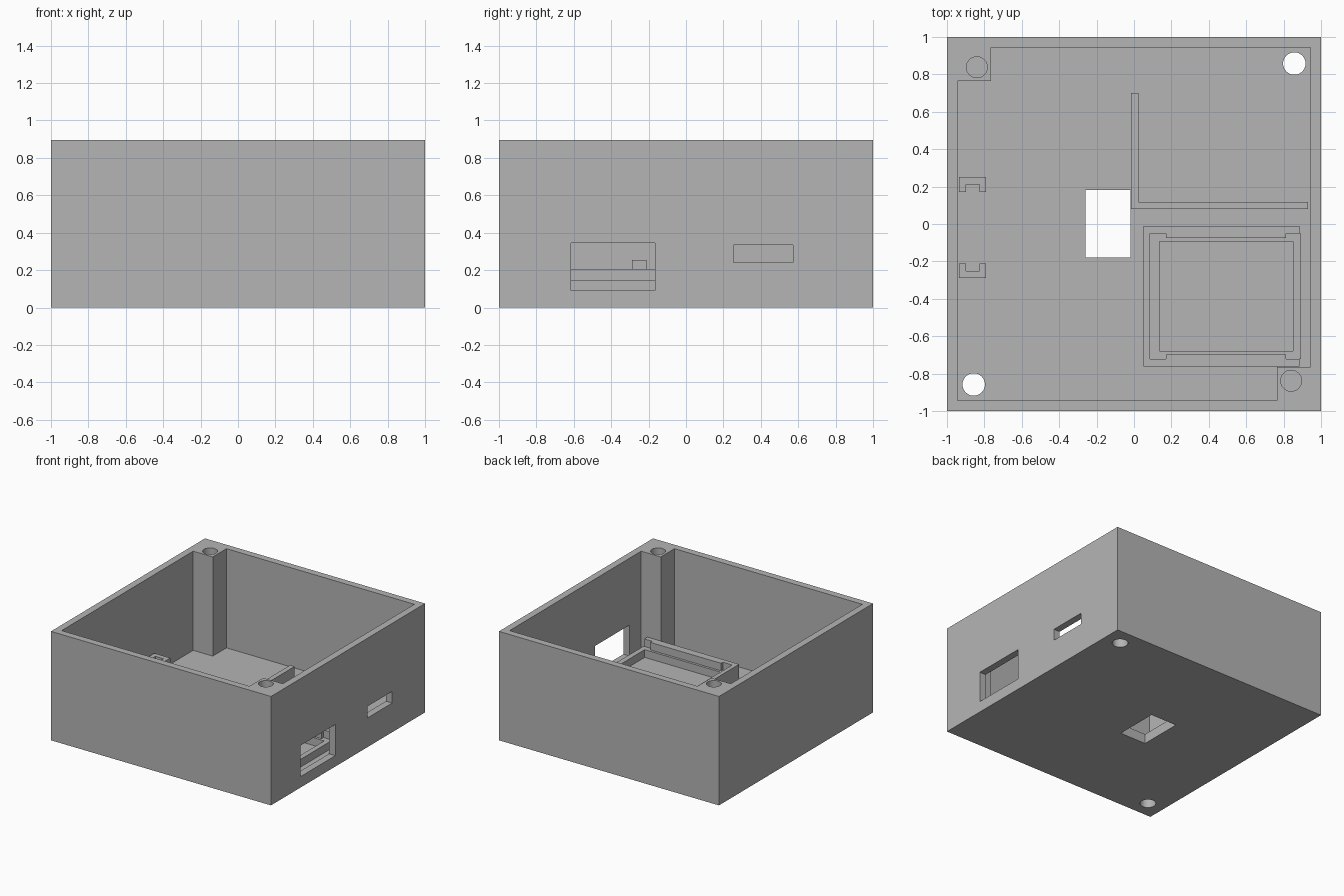
import bpy, bmesh
from math import cos, sin, tau

cube = bpy.data.objects.get("Cube")
if cube:
    bpy.data.objects.remove(cube, do_unlink=True)

HEIGHT, FLOOR = 0.895, 0.08

grey = bpy.data.materials.new("grey_plastic")
grey.use_nodes = True
colour = (0.46, 0.46, 0.46, 1)
grey.diffuse_color = colour
grey.node_tree.nodes["Principled BSDF"].inputs["Base Color"].default_value = colour


def prism(name, outline, z0, z1):
    """Extrude a flat outline from z0 up to z1."""
    bm = bmesh.new()
    face = bm.faces.new([bm.verts.new((x, y, z0)) for x, y in outline])
    new = bmesh.ops.extrude_face_region(bm, geom=[face])["geom"]
    verts = [v for v in new if isinstance(v, bmesh.types.BMVert)]
    bmesh.ops.translate(bm, verts=verts, vec=(0, 0, z1 - z0))
    bmesh.ops.recalc_face_normals(bm, faces=bm.faces)
    mesh = bpy.data.meshes.new(name)
    bm.to_mesh(mesh)
    bm.free()
    mesh.materials.append(grey)
    obj = bpy.data.objects.new(name, mesh)
    bpy.context.collection.objects.link(obj)
    return obj


def rect(x0, x1, y0, y1):
    return [(x0, y0), (x1, y0), (x1, y1), (x0, y1)]


def circle(x, y, r, n=32):
    return [(x + r * cos(tau * i / n), y + r * sin(tau * i / n)) for i in range(n)]


def cut(target, outline, z0, z1):
    """Subtract a prism from the target and discard the cutter."""
    cutter = prism("cutter", outline, z0, z1)
    cutter.hide_render = True
    mod = target.modifiers.new("cut", "BOOLEAN")
    mod.operation, mod.solver, mod.object = "DIFFERENCE", "EXACT", cutter
    bpy.context.view_layer.objects.active = target
    bpy.ops.object.modifier_apply(modifier=mod.name)
    bpy.data.objects.remove(cutter, do_unlink=True)


# Open case, the cavity leaving a screw post in two opposite corners
case = prism("case", rect(-1, 1, -1, 1), 0, HEIGHT)
WALL, POST = 0.943, 0.765
cavity = [(-WALL, -WALL), (POST, -WALL), (POST, -POST), (WALL, -POST),
          (WALL, WALL), (-POST, WALL), (-POST, POST), (-WALL, POST)]
cut(case, cavity, FLOOR, 1)

# Blind screw holes in the posts, through holes in the other corners
for s in (-1, 1):
    cut(case, circle(0.84 * s, -0.838 * s, 0.056), 0.45, 1)
    cut(case, circle(0.857 * s, 0.858 * s, 0.06), -0.1, 0.2)

# Floor window and two side wall ports
cut(case, rect(-0.258, -0.02, -0.178, 0.182), -0.1, 0.2)
cut(case, rect(0.9, 1.1, -0.615, -0.165), 0.09, 0.345)
cut(case, rect(0.9, 1.1, 0.253, 0.573), 0.24, 0.335)

# Angled divider rib
prism("divider_rib", [(-0.015, 0.08), (0.93, 0.08), (0.93, 0.117),
                      (0.025, 0.117), (0.025, 0.7), (-0.015, 0.7)], FLOOR, 0.232)

# Board tray: U-shaped rim with thicker long sides, and a ledge ring inside
MID = -0.386
half_rim = [(0.05, 0.376), (0.885, 0.376), (0.885, 0.336), (0.812, 0.336),
            (0.812, 0.312), (0.17, 0.312), (0.17, 0.336), (0.085, 0.336)]
inner = half_rim[1:]
rim = [half_rim[0]] + inner + [(x, -y) for x, y in reversed(inner)] + [(0.05, -0.376)]
prism("tray_rim", [(x, MID + y) for x, y in rim], FLOOR, 0.206)
ledge = prism("tray_ledge", rect(0.08, 0.892, MID - 0.336, MID + 0.336), FLOOR, 0.144)
cut(ledge, rect(0.135, 0.85, MID - 0.292, MID + 0.292), 0, 0.3)

# Pair of facing slotted clips beside the left wall
clip = [(-0.935, 0.25), (-0.79, 0.25), (-0.79, 0.17), (-0.825, 0.17),
        (-0.825, 0.21), (-0.898, 0.21), (-0.898, 0.17), (-0.935, 0.17)]
prism("back_clip", clip, FLOOR, 0.255)
prism("front_clip", [(x, -0.04 - y) for x, y in clip], FLOOR, 0.255)
